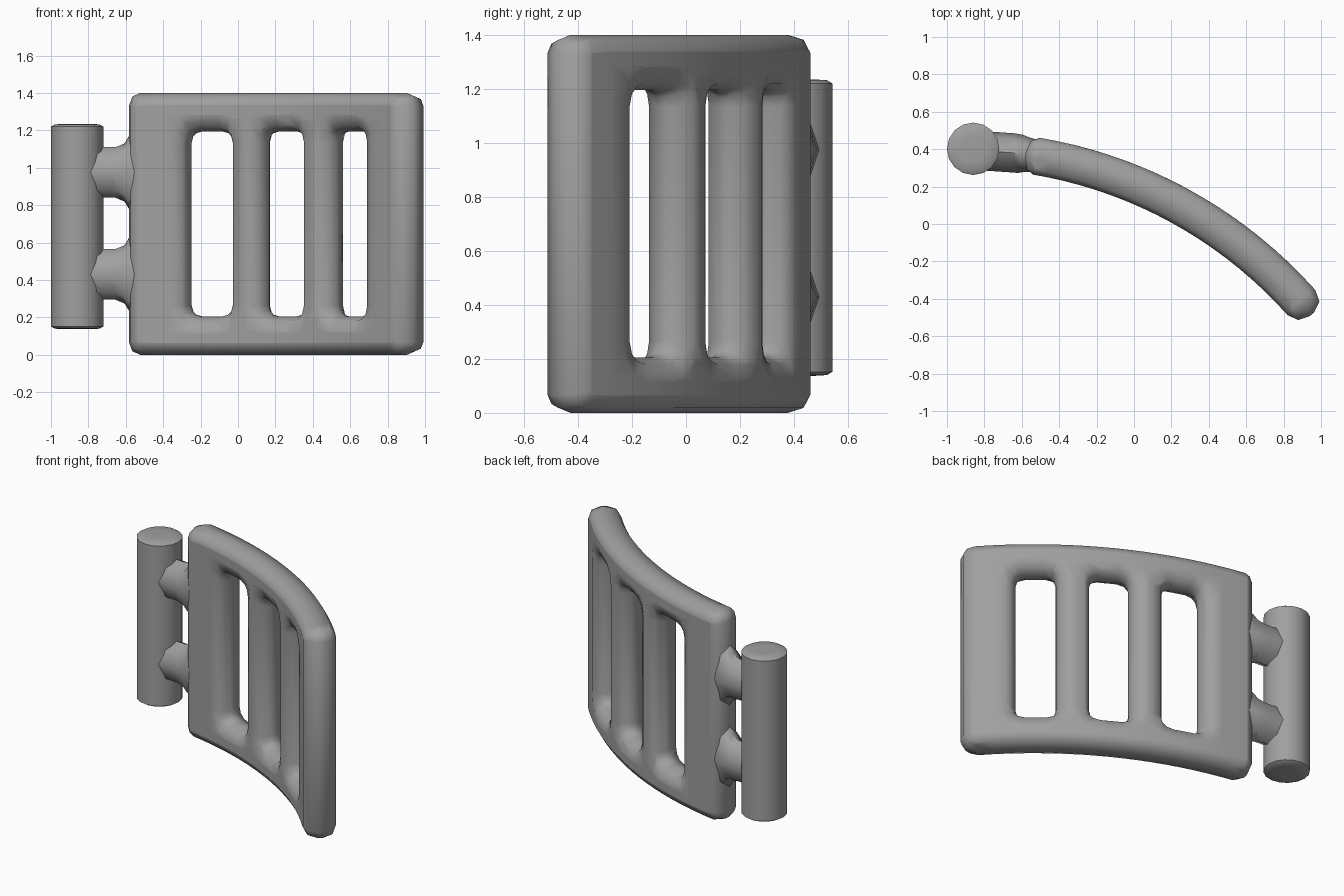
import bpy, bmesh, math
from mathutils import Vector

if "Cube" in bpy.data.objects:
    bpy.data.objects.remove(bpy.data.objects["Cube"])

R = 2.44                        # radius of the bend
CX, CY = -0.926, -2.044         # axis of the bend
ROUND = 0.085                   # edge rounding of the panel
HALF = 0.1                      # half thickness of the panel
HEIGHT = 1.4

grey = bpy.data.materials.new("plain grey")
grey.use_nodes = True
grey.diffuse_color = (0.35, 0.35, 0.35, 1)
grey.node_tree.nodes["Principled BSDF"].inputs["Base Color"].default_value = grey.diffuse_color


def bend(s, r, z):
    """Arc length, radial offset and height to a point in space."""
    a = s / R
    return Vector((CX + (R + r) * math.sin(a), CY + (R + r) * math.cos(a), z))


def finish(name, bm, angle):
    bmesh.ops.recalc_face_normals(bm, faces=bm.faces)
    mesh = bpy.data.meshes.new(name)
    bm.to_mesh(mesh)
    bm.free()
    mesh.materials.clear()
    mesh.materials.append(grey)
    obj = bpy.data.objects.new(name, mesh)
    bpy.context.collection.objects.link(obj)
    bpy.ops.object.select_all(action="DESELECT")
    obj.select_set(True)
    bpy.context.view_layer.objects.active = obj
    bpy.ops.object.shade_smooth_by_angle(angle=math.radians(angle))
    return obj


def loft(name, rings, angle):
    """Skin closed rings of points and cap both ends."""
    bm = bmesh.new()
    loops = [[bm.verts.new(p) for p in ring] for ring in rings]
    n = len(loops[0])
    for a, b in zip(loops, loops[1:]):
        for i in range(n):
            j = (i + 1) % n
            bm.faces.new((a[i], a[j], b[j], b[i]))
    bm.faces.new(loops[0])
    bm.faces.new(loops[-1])
    return finish(name, bm, angle)


def rounded_rect(x0, x1, y0, y1, rad, steps):
    pts = []
    corners = [(x1 - rad, y1 - rad), (x0 + rad, y1 - rad),
               (x0 + rad, y0 + rad), (x1 - rad, y0 + rad)]
    for k, (cx, cy) in enumerate(corners):
        for i in range(steps + 1):
            a = math.pi / 2 * (k + i / steps)
            pts.append((cx + rad * math.cos(a), cy + rad * math.sin(a)))
    return pts


# Curved panel: flat rounded outline with three windows, then bent
S0, S1, GROW = 0.302, 2.14, 0.035
BAR0, PITCH = 0.583, 0.443
curve = bpy.data.curves.new("panel_outline", "CURVE")
curve.dimensions = "2D"
curve.fill_mode = "BOTH"
curve.extrude = HALF - ROUND
curve.bevel_depth = ROUND
curve.bevel_resolution = 1


def add_loop(pts):
    spline = curve.splines.new("POLY")
    spline.points.add(len(pts) - 1)
    for p, (x, y) in zip(spline.points, pts):
        p.co = (x, y, 0, 1)
    spline.use_cyclic_u = True


add_loop(rounded_rect(S0 + ROUND, S1 - ROUND, ROUND - GROW, HEIGHT + GROW - ROUND, 0.02, 2))
for i in range(3):
    left = BAR0 + PITCH * i + HALF - ROUND
    add_loop(rounded_rect(left, left + PITCH - 2 * HALF + 2 * ROUND,
                          0.205 - ROUND, 1.195 + ROUND, ROUND + 0.05, 3))

outline = bpy.data.objects.new("panel_outline", curve)
bpy.context.collection.objects.link(outline)
flat = bpy.data.meshes.new_from_object(
    outline.evaluated_get(bpy.context.evaluated_depsgraph_get()))
bpy.data.objects.remove(outline)

bm = bmesh.new()
bm.from_mesh(flat)
bpy.data.meshes.remove(flat)
bmesh.ops.remove_doubles(bm, verts=bm.verts, dist=0.0005)
cuts = 20
for i in range(1, cuts):
    bmesh.ops.bisect_plane(bm, geom=bm.verts[:] + bm.edges[:] + bm.faces[:], dist=0.0005,
                           plane_co=(S0 + (S1 - S0) * i / cuts, 0, 0), plane_no=(1, 0, 0))


def flatten(v, edge, reach, grow):
    """Make the rim rounding shallower beyond a margin line."""
    line = edge + reach
    return v if v > line else line - (line - v) * reach / (reach + grow)


for v in bm.verts:
    s, z, r = v.co.x, v.co.y, -v.co.z
    s = flatten(s, S0 + 0.045, 0.1, 0.045)
    z = flatten(z, 0, 0.1, GROW)
    z = HEIGHT - flatten(HEIGHT - z, 0, 0.1, GROW)
    v.co = bend(s, r, z)
finish("window_panel", bm, 50)


# Two flared pegs joining the panel to the pin: arc position, half height, half depth
PEG = [(0.06, 0.135, 0.105), (0.27, 0.135, 0.105), (0.32, 0.155, 0.103),
       (0.347, 0.2, 0.095), (0.42, 0.24, 0.085)]
for name, zc in (("lower_peg", 0.43), ("upper_peg", 0.975)):
    rings = []
    for s, hz, hr in PEG:
        turn = [math.tau * i / 8 for i in range(8)]
        rings.append([bend(s, hr * math.cos(a), zc + hz * math.sin(a)) for a in turn])
    loft(name, rings, 50)

# Upright hinge pin with softly domed ends
PIN = [(0.07, 0.137), (0.12, 0.14), (0.14, 0.152)]
profile = PIN + [(rad, 1.372 - z) for rad, z in reversed(PIN)]
rings = [[(-0.86 + rad * math.cos(math.tau * i / 16),
           0.402 + rad * math.sin(math.tau * i / 16), z) for i in range(16)]
         for rad, z in profile]
loft("hinge_pin", rings, 35)
